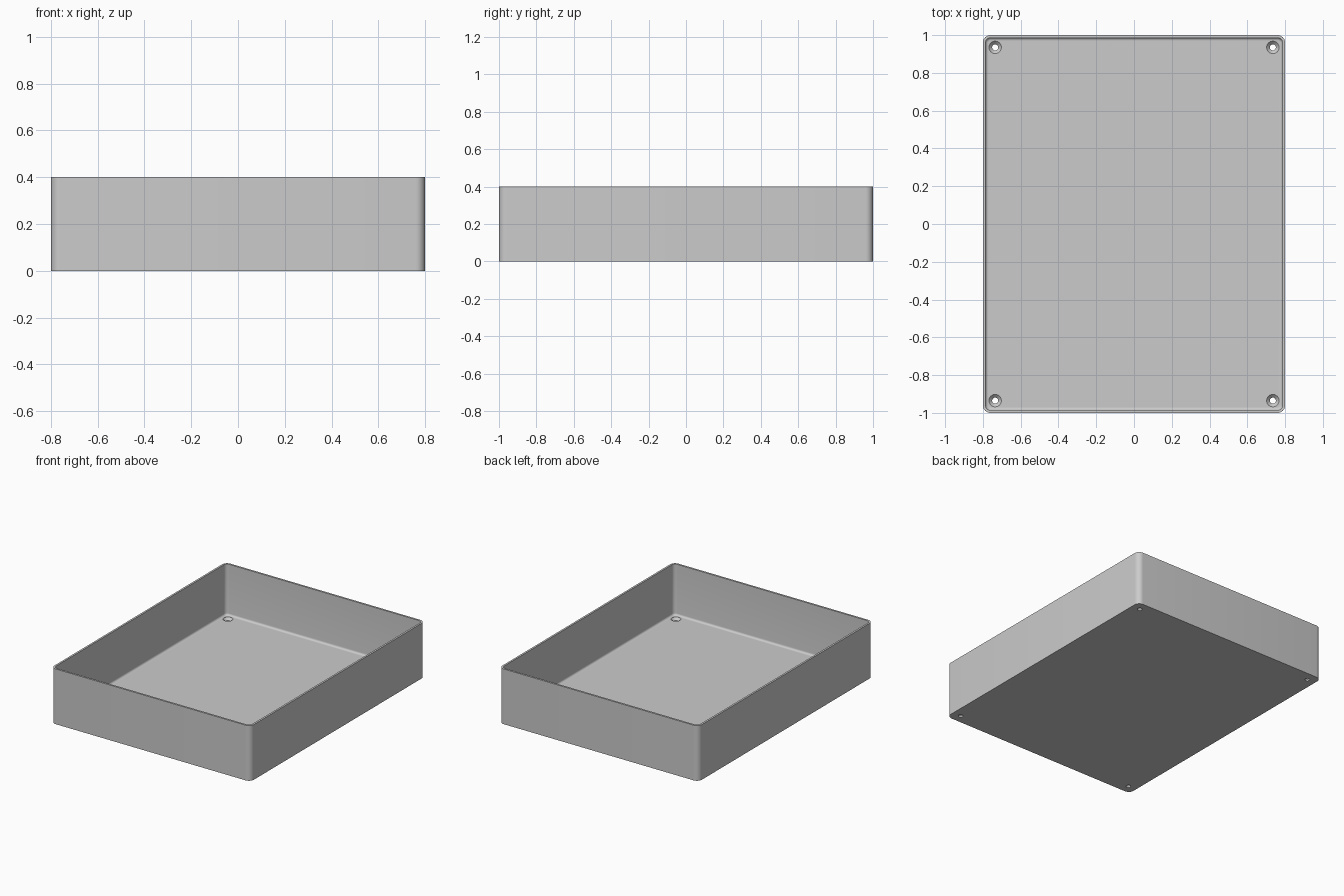
import bpy, bmesh, math

cube = bpy.data.objects.get("Cube")
if cube:
    bpy.data.objects.remove(cube, do_unlink=True)

HALF_X, HALF_Y, HEIGHT = 0.8, 1.0, 0.4
WALL, FLOOR, FILLET, CORNER = 0.014, 0.03, 0.015, 0.04

grey = bpy.data.materials.new("plain_grey")
grey.use_nodes = True
colour = (0.6, 0.6, 0.6, 1)
grey.diffuse_color = colour
grey.node_tree.nodes["Principled BSDF"].inputs["Base Color"].default_value = colour


def ring(bm, inset, z, steps=8):
    """Rounded rectangle of vertices, inset from the outer wall."""
    r = CORNER - inset
    verts = []
    for i, (sx, sy) in enumerate([(1, 1), (-1, 1), (-1, -1), (1, -1)]):
        for k in range(steps + 1):
            a = math.pi / 2 * (i + k / steps)
            verts.append(bm.verts.new((sx * (HALF_X - CORNER) + r * math.cos(a),
                                       sy * (HALF_Y - CORNER) + r * math.sin(a), z)))
    return verts


def circle(bm, x, y, r, z, sides=32):
    return [bm.verts.new((x + r * math.cos(2 * math.pi * k / sides),
                          y + r * math.sin(2 * math.pi * k / sides), z))
            for k in range(sides)]


def skin(bm, rings):
    """Join successive rings and cap both ends."""
    for a, b in zip(rings, rings[1:]):
        for k in range(len(a)):
            j = (k + 1) % len(a)
            bm.faces.new((a[k], a[j], b[j], b[k]))
    bm.faces.new(rings[0][::-1])
    bm.faces.new(rings[-1])


def finish(bm, name):
    bmesh.ops.recalc_face_normals(bm, faces=bm.faces[:])
    mesh = bpy.data.meshes.new(name)
    bm.to_mesh(mesh)
    bm.free()
    obj = bpy.data.objects.new(name, mesh)
    bpy.context.collection.objects.link(obj)
    mesh.materials.append(grey)
    return obj


# Open tray: outer wall, rim, inner wall, filleted floor edge
bm = bmesh.new()
rings = [ring(bm, 0, 0), ring(bm, 0, HEIGHT), ring(bm, WALL, HEIGHT)]
for k in range(7):
    a = math.pi / 2 * k / 6
    rings.append(ring(bm, WALL + FILLET * (1 - math.cos(a)),
                      FLOOR + FILLET * (1 - math.sin(a))))
skin(bm, rings)
tray = finish(bm, "tray")

# Countersunk screw holes in the four floor corners
bm = bmesh.new()
for x in (-0.735, 0.735):
    for y in (-0.935, 0.935):
        profile = [(0.016, -0.02), (0.016, 0.012), (0.033, FLOOR - 0.001), (0.033, FLOOR + 0.02)]
        skin(bm, [circle(bm, x, y, r, z) for r, z in profile])
cutter = finish(bm, "screw_hole_cutter")
cutter.hide_render = True

cut = tray.modifiers.new("screw_holes", "BOOLEAN")
cut.operation = "DIFFERENCE"
cut.solver = "EXACT"
cut.object = cutter

bpy.ops.object.select_all(action="DESELECT")
tray.select_set(True)
bpy.context.view_layer.objects.active = tray
bpy.ops.object.modifier_apply(modifier=cut.name)
bpy.data.objects.remove(cutter, do_unlink=True)
bpy.ops.object.shade_smooth_by_angle(angle=math.radians(30))
